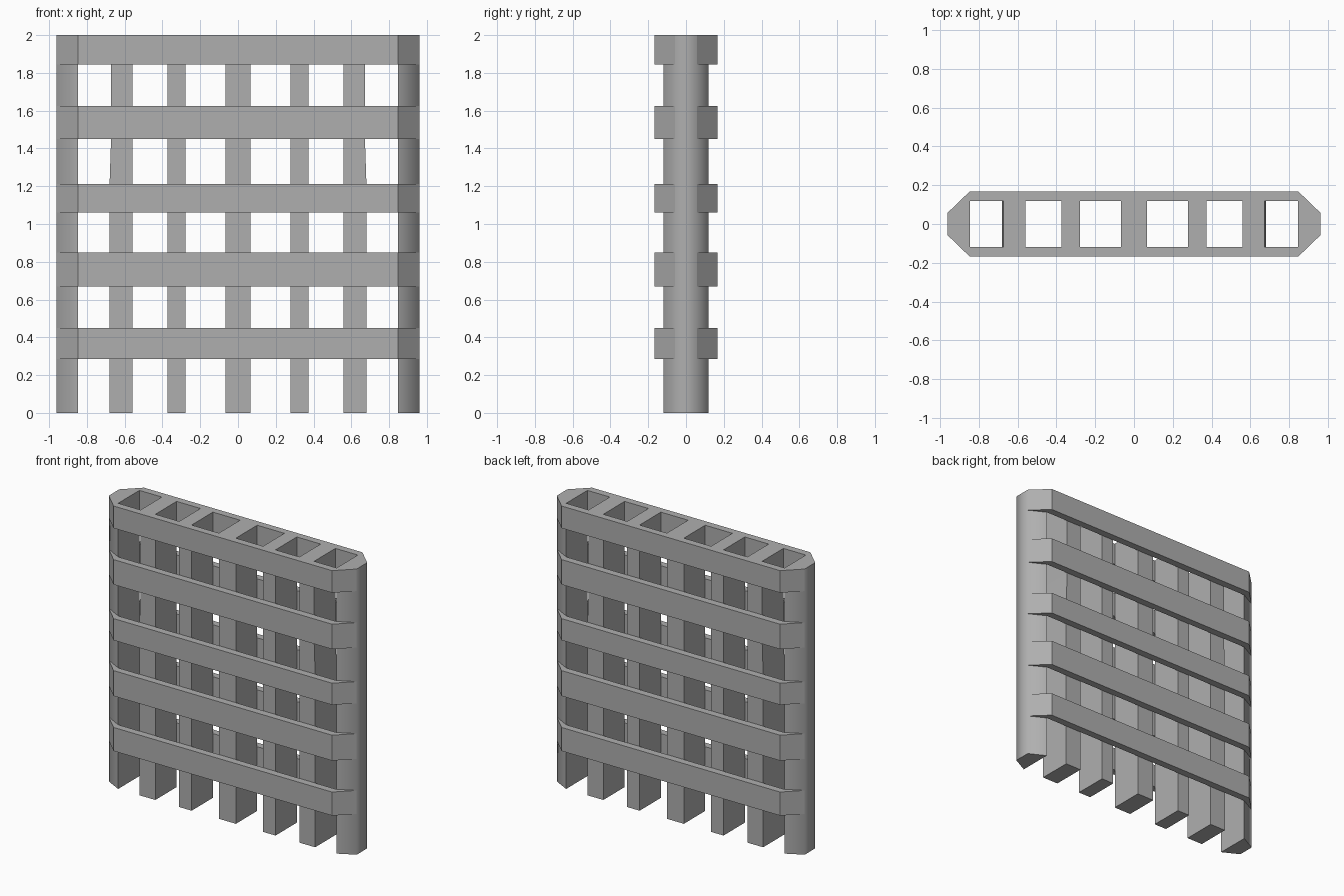
import bpy, bmesh
from math import radians

if "Cube" in bpy.data.objects:
    bpy.data.objects.remove(bpy.data.objects["Cube"])

# Dark iron grey
iron = bpy.data.materials.new("dark_grey")
iron.diffuse_color = (0.43, 0.43, 0.43, 1)
iron.use_nodes = True
iron.node_tree.nodes["Principled BSDF"].inputs["Base Color"].default_value = iron.diffuse_color


def prism(name, outline, axis, lo, hi, smooth=0):
    """Extrude a 2D outline along 'Z' (outline is x,y) or 'Y' (outline is x,z)."""
    def place(p, h):
        return (p[0], p[1], h) if axis == 'Z' else (p[0], h, p[1])
    bm = bmesh.new()
    rings = [[bm.verts.new(place(p, h)) for p in outline] for h in (lo, hi)]
    bm.faces.new(rings[0])
    bm.faces.new(rings[1])
    n = len(outline)
    for i in range(n):
        j = (i + 1) % n
        bm.faces.new((rings[0][i], rings[0][j], rings[1][j], rings[1][i]))
    bmesh.ops.recalc_face_normals(bm, faces=bm.faces)
    mesh = bpy.data.meshes.new(name)
    bm.to_mesh(mesh)
    bm.free()
    mesh.materials.append(iron)
    obj = bpy.data.objects.new(name, mesh)
    bpy.context.collection.objects.link(obj)
    if smooth:
        bpy.ops.object.select_all(action='DESELECT')
        obj.select_set(True)
        bpy.context.view_layer.objects.active = obj
        bpy.ops.object.shade_smooth_by_angle(angle=radians(smooth))
    return obj


D = 0.118   # half depth of the upright bars
B = 0.168   # half depth over the cross bands
E = 0.96    # half width
T = 0.058   # half width of the narrow end faces

# Centre upright
prism("centre_bar", [(-0.066, 0), (0.066, 0), (0.066, 2), (-0.066, 2)], 'Y', -D, D)

for side, s in (("left", -1), ("right", 1)):
    # Inner upright
    prism(f"{side}_inner_bar",
          [(s * x, z) for x, z in ((0.277, 0), (0.373, 0), (0.373, 2), (0.277, 2))],
          'Y', -D, D)
    # Outer upright, slightly narrower towards the top
    prism(f"{side}_outer_bar",
          [(s * x, z) for x, z in ((0.558, 0), (0.68, 0), (0.68, 1.21),
                                   (0.672, 1.45), (0.672, 2), (0.558, 2))],
          'Y', -D, D)
    # Tapered end post, softly shaded
    prism(f"{side}_end_post",
          [(s * x, y) for x, y in ((0.846, -D), (E, -T), (E, T), (0.846, D))],
          'Z', 0, 2, smooth=65)

# Front and back cross bands with chamfered ends
bands = [(0.285, 0.45), (0.67, 0.848), (1.06, 1.212), (1.45, 1.625), (1.845, 2.0)]
for i, (lo, hi) in enumerate(bands, 1):
    for side, s in (("front", -1), ("back", 1)):
        half = [(0.846, D), (E, T), (0.846, B)]
        outline = [(x, s * y) for x, y in half]
        outline += [(-x, s * y) for x, y in reversed(half)]
        prism(f"{side}_band_{i}", outline, 'Z', lo, hi)
